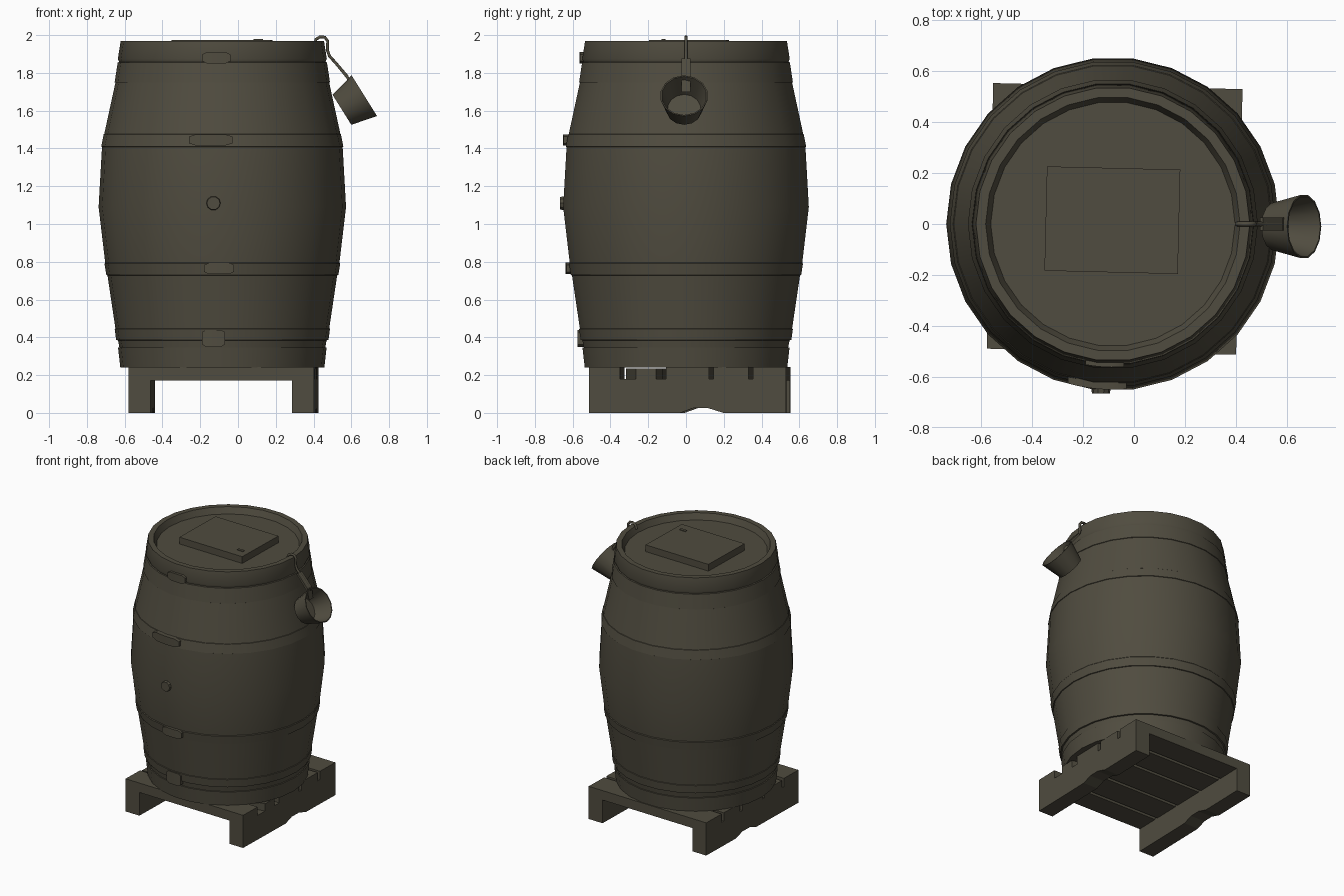
import bpy, bmesh, math
from mathutils import Matrix, Vector

if "Cube" in bpy.data.objects:
    bpy.data.objects.remove(bpy.data.objects["Cube"])

wood = bpy.data.materials.new("dark_olive_wood")
wood.diffuse_color = (0.08, 0.072, 0.05, 1)
wood.use_nodes = True
wood.node_tree.nodes["Principled BSDF"].inputs["Base Color"].default_value = wood.diffuse_color
CX = -0.083                      # barrel axis


def finish(name, bm, matrix=None, smooth=None):
    bmesh.ops.recalc_face_normals(bm, faces=bm.faces)
    me = bpy.data.meshes.new(name)
    bm.to_mesh(me)
    bm.free()
    if matrix:
        me.transform(matrix)
    me.materials.append(wood)
    ob = bpy.data.objects.new(name, me)
    bpy.context.collection.objects.link(ob)
    if smooth:
        bpy.ops.object.select_all(action='DESELECT')
        ob.select_set(True)
        bpy.context.view_layer.objects.active = ob
        bpy.ops.object.shade_smooth_by_angle(angle=math.radians(smooth))
    return ob


def lathe(name, profile, n, matrix=None, smooth=30):
    """Revolve (radius, z) points; both ends are capped."""
    bm = bmesh.new()
    rings = [[bm.verts.new((r * math.cos(2 * math.pi * i / n), r * math.sin(2 * math.pi * i / n), z))
              for i in range(n)] for r, z in profile]
    for a, b in zip(rings, rings[1:]):
        for i in range(n):
            j = (i + 1) % n
            bm.faces.new((a[i], a[j], b[j], b[i]))
    bm.faces.new(rings[0])
    bm.faces.new(rings[-1])
    return finish(name, bm, matrix, smooth)


def prism(name, pts, depth, matrix=None):
    """Extrude a list of 3D points along the vector depth."""
    bm = bmesh.new()
    f = bm.faces.new([bm.verts.new(p) for p in pts])
    ext = bmesh.ops.extrude_face_region(bm, geom=[f])
    bmesh.ops.translate(bm, vec=depth, verts=[v for v in ext['geom'] if isinstance(v, bmesh.types.BMVert)])
    return finish(name, bm, matrix)


def box(name, x0, x1, y0, y1, z0, z1, matrix=None):
    return prism(name, [(x0, y0, z0), (x1, y0, z0), (x1, y1, z0), (x0, y1, z0)], (0, 0, z1 - z0), matrix)


# Barrel: bulging staves with slightly raised hoops and a recessed lid
outline = [(0.54, 0.24), (0.552, 0.345), (0.545, 0.346), (0.552, 0.384), (0.562, 0.386), (0.57, 0.445),
           (0.566, 0.447), (0.608, 0.728), (0.614, 0.73), (0.624, 0.79), (0.62, 0.795), (0.655, 1.09),
           (0.637, 1.408), (0.641, 1.41), (0.628, 1.475), (0.625, 1.477), (0.566, 1.748), (0.57, 1.75),
           (0.554, 1.855), (0.547, 1.858), (0.553, 1.875), (0.538, 1.97), (0.50, 1.97), (0.48, 1.925)]
lathe("barrel", outline, 26, Matrix.Translation((CX, 0, 0)))


# Hoop overlaps riveted on the front
def hoop_end(name, x0, x1, z0, z1, r):
    bm = bmesh.new()
    loops = []
    for i in range(7):
        x = x0 + (x1 - x0) * i / 6 - CX
        trim = 0.012 if i in (0, 6) else 0
        loops.append([bm.verts.new((x + CX, -math.sqrt(q * q - x * x), z))
                      for q, z in ((r - .03, z0 + trim), (r, z0 + trim), (r, z1 - trim), (r - .03, z1 - trim))])
    for a, b in zip(loops, loops[1:]):
        for k in range(4):
            m = (k + 1) % 4
            bm.faces.new((a[k], a[m], b[m], b[k]))
    bm.faces.new(loops[0])
    bm.faces.new(loops[-1])
    finish(name, bm, None, 30)


hoop_end("lower_middle_hoop_end", -0.18, -0.02, 0.735, 0.795, 0.637)
hoop_end("upper_middle_hoop_end", -0.26, -0.03, 1.415, 1.475, 0.651)
hoop_end("bottom_hoop_end", -0.19, -0.07, 0.35, 0.44, 0.574)
hoop_end("top_hoop_end", -0.19, -0.04, 1.85, 1.91, 0.563)

# Bung in the front
lathe("bung", [(0.04, 0), (0.035, 0.03)], 10,
      Matrix.Translation((-0.13, -0.636, 1.11)) @ Matrix.Rotation(math.radians(90), 4, 'X'))

# Hatch on the lid, turned a little
turn = Matrix.Rotation(math.radians(-1.4), 4, 'Z')
hatch = Matrix.Translation((-0.085, 0.015, 0)) @ turn
box("hatch", -0.262, 0.262, -0.205, 0.205, 1.91, 1.975, hatch)
box("hatch_handle", 0.17, 0.22, -0.14, -0.12, 1.97, 1.98, hatch)

# Pallet: two arched runners under five slats
pallet = Matrix.Translation((-0.076, 0.02, 0)) @ turn
for side, x in (("left", -0.49), ("right", 0.375)):
    prism(side + "_runner", [(x, -0.522, 0), (x, -0.04, 0), (x, 0.03, 0.025), (x, 0.11, 0.025),
                             (x, 0.19, 0), (x, 0.522, 0), (x, 0.522, 0.18), (x, -0.522, 0.18)],
          (0.115, 0, 0), pallet)
edges = [-0.522, -0.345, -0.125, 0.125, 0.335, 0.522]
for i, (a, b) in enumerate(zip(edges, edges[1:])):
    lo = a + (0.012 if i else 0)
    hi = b - (0.012 if i < 4 else 0)
    if i == 1:   # cracked slat with ragged edges
        prism("cracked_slat", [(-0.49, lo, 0.172), (0.2, lo, 0.172), (0.49, lo + 0.06, 0.172),
                               (0.49, hi - 0.03, 0.172), (0.3, hi, 0.172), (-0.49, hi, 0.172)],
              (0, 0, 0.062), pallet)
    else:
        box("slat_%d" % i, -0.49, 0.49, lo, hi, 0.172, 0.242, pallet)

# Hanging cup, open towards the upper right
lathe("cup", [(0.094, 0), (0.127, 0.14), (0.12, 0.14), (0.088, 0.012)], 14,
      Matrix.Translation((0.55, -0.01, 1.605)) @ Matrix.Rotation(math.radians(58), 4, 'Y'))

# Flat cup handle
prism("cup_handle", [(0.495, -0.025, 1.868), (0.507, -0.025, 1.875), (0.585, -0.025, 1.785),
                     (0.60, -0.025, 1.70), (0.575, -0.025, 1.77)], (0, 0.05, 0))

# Wire hook over the rim
curve = bpy.data.curves.new("hook", 'CURVE')
curve.dimensions = '3D'
curve.bevel_depth = 0.009
curve.bevel_resolution = 1
curve.use_fill_caps = True
path = [(0.405, 1.95), (0.413, 1.978), (0.435, 1.991), (0.46, 1.989), (0.475, 1.968),
        (0.473, 1.92), (0.485, 1.888), (0.515, 1.855), (0.575, 1.785)]
spline = curve.splines.new('POLY')
spline.points.add(len(path) - 1)
for p, (x, z) in zip(spline.points, path):
    p.co = (x, 0, z, 1)
curve.materials.append(wood)
bpy.context.collection.objects.link(bpy.data.objects.new("hook", curve))
